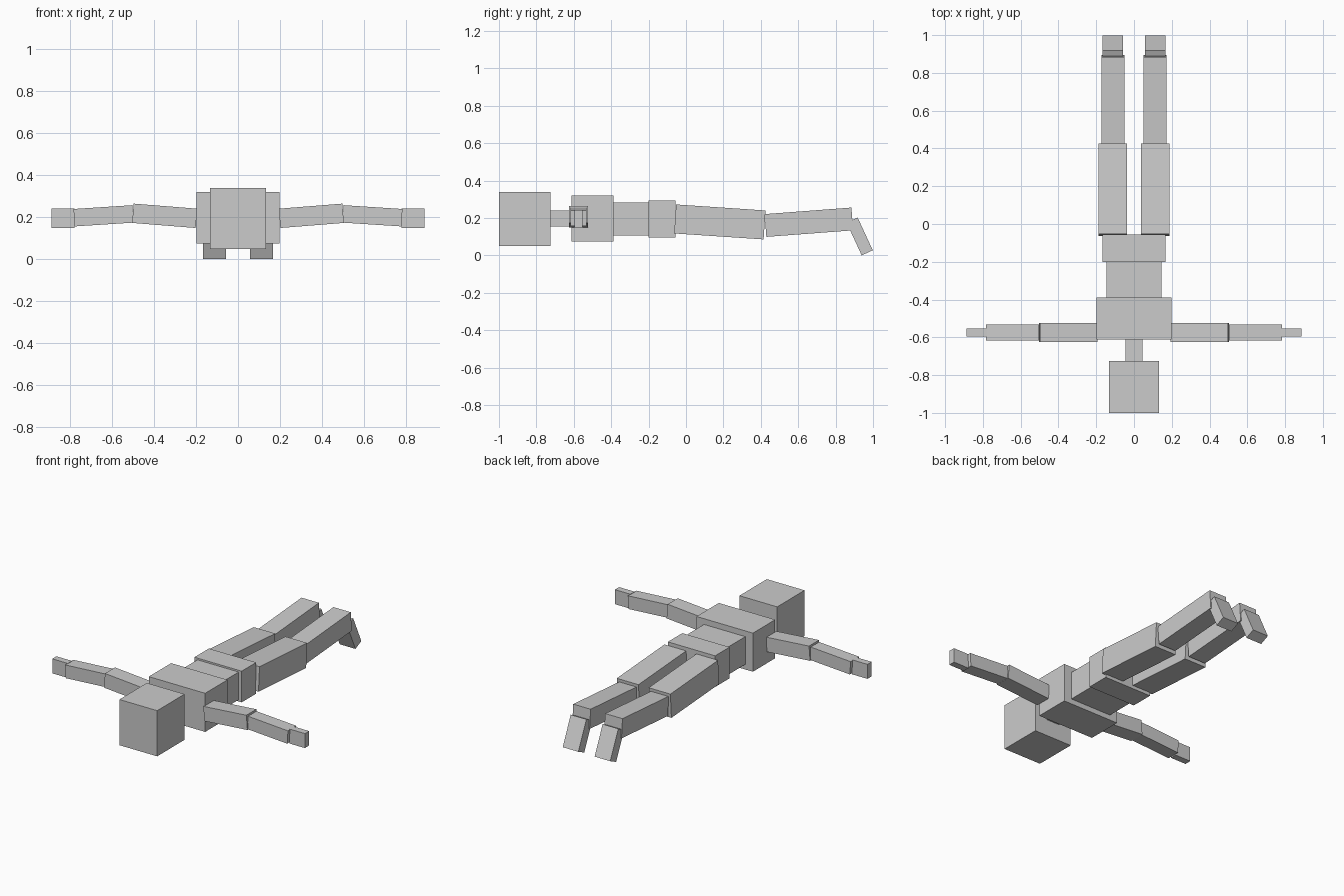
import bpy
import bmesh
from mathutils import Vector, Matrix

cube = bpy.data.objects.get("Cube")
if cube:
    bpy.data.objects.remove(cube, do_unlink=True)

# One plain grey for the whole figure
grey = bpy.data.materials.new("plain_grey")
grey.use_nodes = True
colour = (0.6, 0.6, 0.6, 1)
grey.diffuse_color = colour
grey.node_tree.nodes["Principled BSDF"].inputs["Base Color"].default_value = colour


def block(name, start, end, side, width, depth):
    """Box running from start to end; width is along side, depth across it."""
    start, end, side = Vector(start), Vector(end), Vector(side)
    along = end - start
    across = along.normalized().cross(side)
    axes = Matrix((side * width, along, across * depth)).transposed().to_4x4()
    bm = bmesh.new()
    bmesh.ops.create_cube(bm, size=1, matrix=Matrix.Translation((start + end) / 2) @ axes)
    bmesh.ops.recalc_face_normals(bm, faces=bm.faces)
    mesh = bpy.data.meshes.new(name)
    bm.to_mesh(mesh)
    bm.free()
    mesh.materials.append(grey)
    obj = bpy.data.objects.new(name, mesh)
    bpy.context.collection.objects.link(obj)
    return obj


X, Y = (1, 0, 0), (0, 1, 0)

# Trunk: front y, back y, middle height, width, depth
trunk = {
    "head": (-1.0, -0.725, 0.195, 0.265, 0.29),
    "neck": (-0.725, -0.612, 0.198, 0.09, 0.086),
    "chest": (-0.612, -0.388, 0.197, 0.396, 0.245),
    "belly": (-0.388, -0.2, 0.195, 0.29, 0.176),
    "pelvis": (-0.2, -0.055, 0.195, 0.332, 0.198),
}
for name, (front, back, z, width, depth) in trunk.items():
    block(name, (0, front, z), (0, back, z), X, width, depth)

# Limbs, one set for each side
for label, s in (("left", 1), ("right", -1)):
    leg, arm = 0.112 * s, -0.575
    block(label + "_thigh", (leg, -0.058, 0.195), (leg, 0.42, 0.163), X, 0.152, 0.155)
    block(label + "_shin", (leg, 0.425, 0.16), (leg, 0.889, 0.195), X, 0.122, 0.122)
    block(label + "_foot", (leg, 0.888, 0.189), (leg, 0.969, 0.014), X, 0.11, 0.065)
    block(label + "_upper_arm", (0.198 * s, arm, 0.195), (0.5 * s, arm, 0.219), Y, 0.1, 0.092)
    block(label + "_forearm", (0.5 * s, arm, 0.216), (0.78 * s, arm, 0.198), Y, 0.084, 0.083)
    block(label + "_hand", (0.778 * s, arm, 0.196), (0.887 * s, arm, 0.196), Y, 0.042, 0.092)
